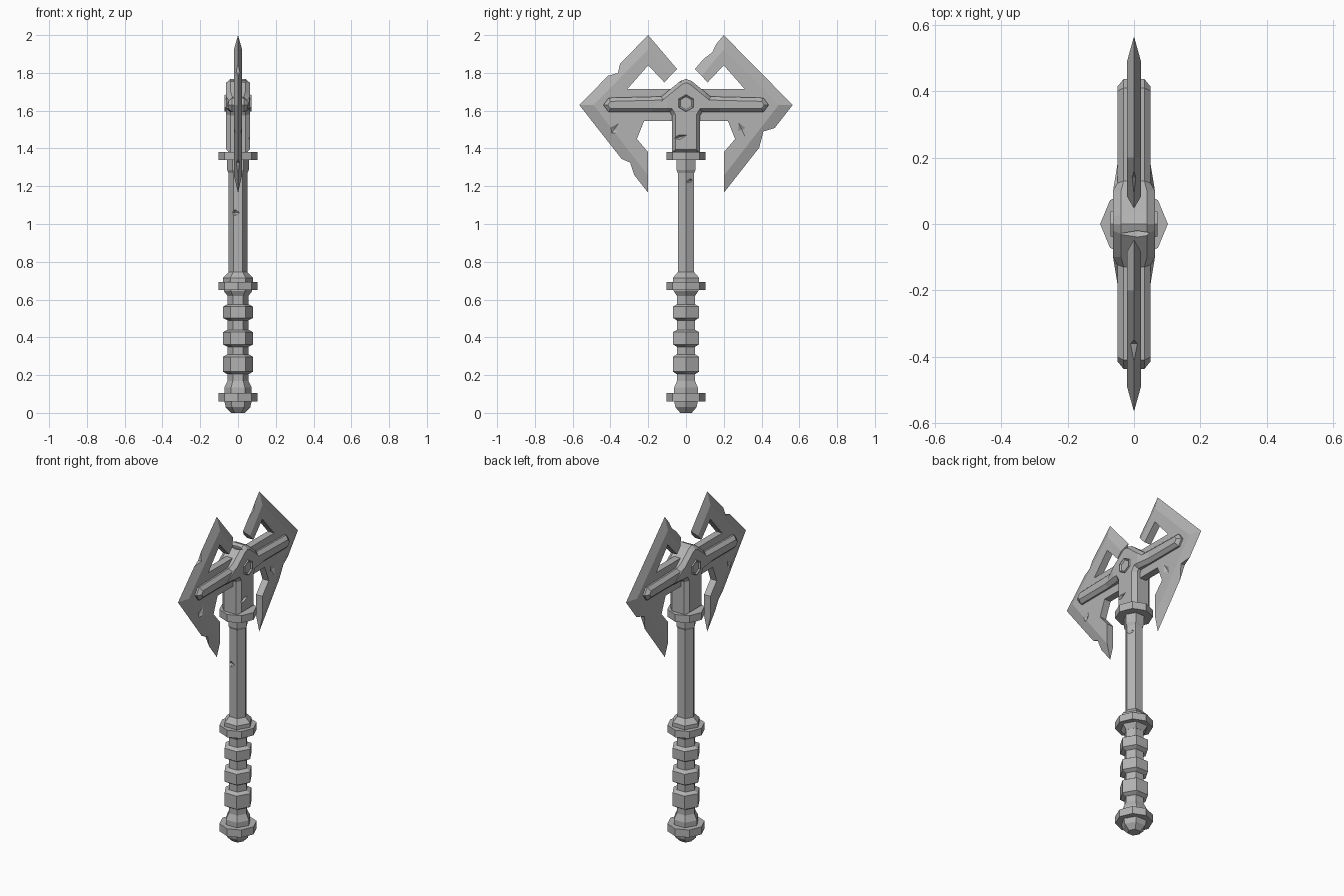
import bpy, bmesh, math
from mathutils import Matrix, Vector

if "Cube" in bpy.data.objects:
    bpy.data.objects.remove(bpy.data.objects["Cube"])

STEEL = (0.45, 0.45, 0.45, 1)
steel = bpy.data.materials.new("grey steel")
steel.use_nodes = True
steel.diffuse_color = STEEL
steel.node_tree.nodes["Principled BSDF"].inputs["Base Color"].default_value = STEEL


def finish(bm, name):
    bmesh.ops.recalc_face_normals(bm, faces=bm.faces)
    mesh = bpy.data.meshes.new(name)
    bm.to_mesh(mesh)
    bm.free()
    mesh.materials.append(steel)
    ob = bpy.data.objects.new(name, mesh)
    bpy.context.collection.objects.link(ob)
    return ob


def turned(name, profile, sides):
    """Faceted solid of revolution from (radius, z) pairs, a corner on +x."""
    bm = bmesh.new()
    rings = []
    for r, z in profile:
        angles = [math.tau * i / sides for i in range(sides)]
        rings.append([bm.verts.new((r * math.cos(a), r * math.sin(a), z)) for a in angles])
    for low, high in zip(rings, rings[1:]):
        for i in range(sides):
            j = (i + 1) % sides
            bm.faces.new((low[i], low[j], high[j], high[i]))
    bm.faces.new(rings[0])
    bm.faces.new(rings[-1])
    return finish(bm, name)


def prism(outline, half):
    """Outline of (y, z) points made solid along x."""
    bm = bmesh.new()
    face = bm.faces.new([bm.verts.new((-half, y, z)) for y, z in outline])
    new = bmesh.ops.extrude_face_region(bm, geom=[face])["geom"]
    bmesh.ops.translate(bm, vec=(2 * half, 0, 0), verts=[v for v in new if isinstance(v, bmesh.types.BMVert)])
    return bm


def apply(ob, kind, **settings):
    mod = ob.modifiers.new("step", kind)
    for key, value in settings.items():
        setattr(mod, key, value)
    bpy.context.view_layer.objects.active = ob
    bpy.ops.object.modifier_apply(modifier=mod.name)


def cut(ob, cutter):
    cutter.hide_render = True
    apply(ob, "BOOLEAN", operation="DIFFERENCE", solver="EXACT", object=cutter)
    bpy.data.objects.remove(cutter)


def gouge(ob, centre, size, tilt=0):
    """Diamond-shaped dent: a stretched octahedron cut out of a part."""
    bm = bmesh.new()
    bmesh.ops.create_icosphere(bm, subdivisions=1, radius=1)
    bm.clear()
    for i in range(3):
        for s in (-1, 1):
            p = Vector()
            p[i] = s * size[i]
            bm.verts.new(p)
    bmesh.ops.convex_hull(bm, input=bm.verts)
    place = Matrix.Translation(centre) @ Matrix.Rotation(math.radians(tilt), 4, "X")
    bmesh.ops.transform(bm, matrix=place, verts=bm.verts)
    cut(ob, finish(bm, "gouge"))


# Pommel, grip and shaft
turned("pommel_cap", [(.035, 0), (.065, .03), (.072, .062)], 6)
turned("grip_base", [(.072, .1), (.072, .135), (.055, .17), (.055, .22)], 6)
turned("grip_core", [(.055, .2), (.055, .63)], 6)
for i, (low, high) in enumerate([(.205, .31), (.35, .44), (.49, .575)]):
    turned(f"grip_ring_{i + 1}", [(.056, low), (.08, low + .013), (.08, high - .013), (.056, high)], 6)
turned("grip_top", [(.056, .62), (.075, .645), (.075, .66)], 6)
turned("shaft_foot", [(.08, .68), (.08, .715), (.05, .745)], 6)
shaft = turned("shaft", [(.05, .62), (.05, 1.4)], 6)
turned("shaft_sleeve", [(.05, 1.27), (.057, 1.285), (.057, 1.345)], 6)
gouge(shaft, (-.015, -.05, 1.06), (.035, .02, .025))
gouge(shaft, (.045, .025, 1.23), (.02, .03, .018), 20)

# Eight-sided collars
for name, low, high in [("pommel_collar", .06, .105), ("grip_collar", .65, .692), ("head_collar", 1.338, 1.382)]:
    turned(name, [(.102, low), (.102, high)], 8)

# Twin blade: half outline with a sharpened outer edge, mirrored
edge = [(.047, 1.82), (.2, 2), (.565, 1.63), (.2, 1.165)]
ridge = [(.083, 1.783), (.2, 1.925), (.49, 1.63), (.2, 1.255)]
inner = [(.2, 1.38), (.26, 1.45), (.222, 1.545), (0, 1.545), (0, 1.715), (.31, 1.715), (.2, 1.84), (.115, 1.75)]
bm = bmesh.new()
rim = [bm.verts.new((0, y, z)) for y, z in edge]
sides = [[bm.verts.new((x, y, z)) for y, z in ridge + inner] for x in (-.021, .021)]
for side in sides:
    bm.faces.new(side)
    for i in range(3):
        bm.faces.new((rim[i], rim[i + 1], side[i + 1], side[i]))
a, b = sides
for i in range(3, len(a)):
    j = (i + 1) % len(a)
    if abs(a[i].co.y) + abs(a[j].co.y) > 0:
        bm.faces.new((a[i], a[j], b[j], b[i]))
for i in (0, 3):
    bm.faces.new((rim[i], a[i], b[i]))
blade = finish(bm, "twin_blade")
apply(blade, "MIRROR", use_axis=(False, True, False))

# Chips out of the blade edges, then dents in its faces
chips = [
    [(.082, 1.865), (.14, 1.91), (.165, 1.965), (.08, 1.96)],
    [(.47, 1.508), (.41, 1.49), (.384, 1.39), (.48, 1.39)],
    [(-.348, 1.855), (-.36, 1.80), (-.41, 1.785), (-.42, 1.87)],
    [(-.342, 1.345), (-.296, 1.325), (-.274, 1.26), (-.26, 1.235), (-.36, 1.22)],
]
for chip in chips:
    cut(blade, finish(prism(chip, .1), "chip"))
for x, y, tilt in [(.023, .295, 25), (.023, -.38, -35), (-.023, -.38, -35)]:
    gouge(blade, (x, y, 1.5), (.014, .024, .048), tilt)

# Head: chamfered T-shaped housing, thicker around the centre
half = [(.03, 1.757), (.13, 1.675), (.41, 1.668), (.437, 1.63), (.41, 1.592), (.085, 1.592), (.075, 1.575), (.075, 1.375)]
outline = [(0, 1.768)] + half + [(-y, z) for y, z in reversed(half)]
bm = prism(outline, .05)
caps = [f for f in bm.faces if len(f.verts) > 4]
bmesh.ops.bevel(bm, geom=list({e for f in caps for e in f.edges}), offset=.019, segments=1, affect="EDGES")
for y in (-.18, -.1, .1, .18):
    bmesh.ops.bisect_plane(bm, geom=bm.verts[:] + bm.edges[:] + bm.faces[:], plane_co=(0, y, 0), plane_no=(0, 1, 0))
for v in bm.verts:
    if abs(v.co.y) < .12:
        v.co.x *= 1.26
head = finish(bm, "axe_head_housing")
gouge(head, (.063, -.035, 1.46), (.02, .04, .012), 15)
gouge(head, (.01, -.03, 1.757), (.06, .012, .02), 40)

# Hexagonal bolt with a sunken centre on each face of the head
for side, x in (("left", .06), ("right", -.06)):
    bm = bmesh.new()
    bmesh.ops.create_cone(bm, cap_ends=True, segments=6, radius1=.05, radius2=.043, depth=.022)
    top = max(bm.faces, key=lambda f: f.calc_center_median().z)
    bmesh.ops.inset_region(bm, faces=[top], thickness=.013)
    bmesh.ops.translate(bm, vec=(0, 0, -.012), verts=top.verts)
    turn = Matrix.Rotation(math.copysign(math.pi / 2, x), 4, "Y") @ Matrix.Rotation(math.pi / 6, 4, "Z")
    bmesh.ops.transform(bm, matrix=Matrix.Translation((x, 0, 1.64)) @ turn, verts=bm.verts)
    finish(bm, f"bolt_{side}")
